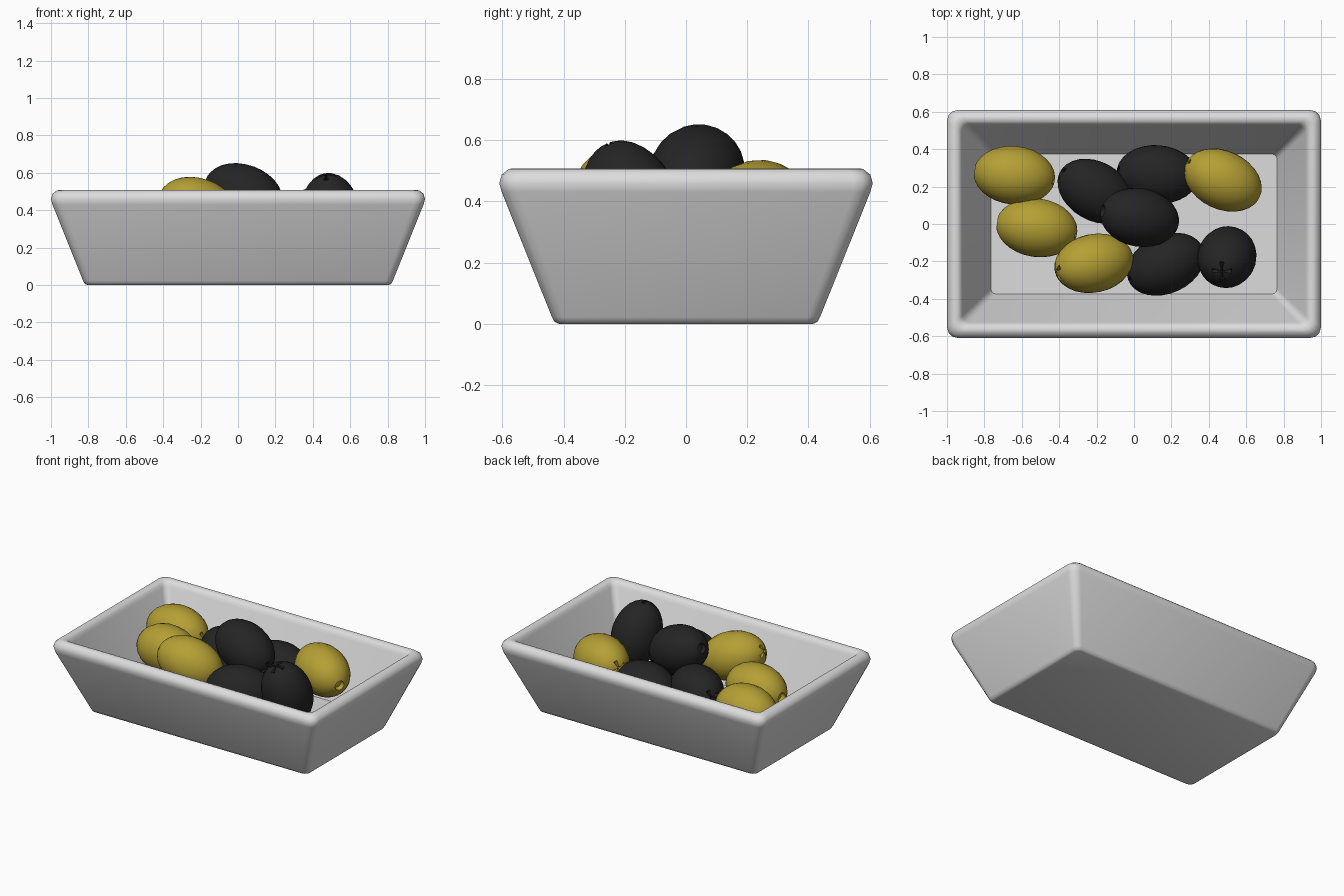
import bpy, bmesh, math
from mathutils import Matrix, Vector

if "Cube" in bpy.data.objects:
    bpy.data.objects.remove(bpy.data.objects["Cube"])


def material(name, rgb):
    m = bpy.data.materials.new(name)
    m.diffuse_color = (*rgb, 1)
    m.use_nodes = True
    m.node_tree.nodes["Principled BSDF"].inputs["Base Color"].default_value = m.diffuse_color
    return m


GREY = material("pale_grey", (0.72, 0.72, 0.72))
GREEN = material("olive_green", (0.46, 0.35, 0.035))
BLACK = material("olive_black", (0.018, 0.018, 0.018))


def finish(name, bm, mat, angle):
    bmesh.ops.recalc_face_normals(bm, faces=bm.faces)
    me = bpy.data.meshes.new(name)
    bm.to_mesh(me)
    bm.free()
    me.materials.append(mat)
    ob = bpy.data.objects.new(name, me)
    bpy.context.collection.objects.link(ob)
    bpy.ops.object.select_all(action='DESELECT')
    ob.select_set(True)
    bpy.context.view_layer.objects.active = ob
    bpy.ops.object.shade_smooth_by_angle(angle=math.radians(angle))
    return ob


def bridge(bm, a, b):
    n = len(a)
    for i in range(n):
        bm.faces.new((a[i], a[(i + 1) % n], b[(i + 1) % n], b[i]))


# Tray: rounded rectangles lofted up the outside, over the rim, down to the floor
def rounded_rect(bm, hx, hy, z, r, seg=3):
    ring = []
    for q, (sx, sy) in enumerate(((1, 1), (-1, 1), (-1, -1), (1, -1))):
        for k in range(seg + 1):
            t = math.radians(90 * q + 90 * k / seg)
            ring.append(bm.verts.new((sx * (hx - r) + r * math.cos(t),
                                      sy * (hy - r) + r * math.sin(t), z)))
    return ring


bm = bmesh.new()
# half length, height, corner radius (half width is always 0.39 less)
profile = [(0.805, 0.0, 0.03), (0.819, 0.006, 0.035), (0.828, 0.022, 0.04),
           (0.992, 0.43, 0.055), (1.0, 0.46, 0.06), (0.992, 0.487, 0.058),
           (0.97, 0.505, 0.05), (0.955, 0.508, 0.045), (0.937, 0.503, 0.04),
           (0.924, 0.49, 0.04), (0.916, 0.47, 0.04), (0.765, 0.10, 0.03)]
rings = [rounded_rect(bm, h, h - 0.39, z, r) for h, z, r in profile]
for a, b in zip(rings, rings[1:]):
    bridge(bm, a, b)
bm.faces.new(rings[0])
bm.faces.new(rings[-1])
finish("tray", bm, GREY, 40)

# Olives: ellipsoids along x, a cross slit at the +x end and a pit at the -x end
A, B, SEG = 0.218, 0.157, 24


def olive(name, mat, loc, yaw, pitch):
    bm = bmesh.new()

    def ring(x, r, slit=0.0):
        return [bm.verts.new((x - (slit if i % 6 == 0 else 0),
                              r * math.cos(i * math.tau / SEG),
                              r * math.sin(i * math.tau / SEG))) for i in range(SEG)]

    def on_shell(r, slit=0.0):
        return ring(A * math.sqrt(1 - (r / B) ** 2), r, slit)

    rings = [on_shell(0.012, 0.03), on_shell(0.03, 0.028), on_shell(0.042, 0.022), on_shell(0.052)]
    for d in range(30, 165, 12):
        t = math.radians(d)
        rings.append(ring(A * math.cos(t), B * math.sin(t)))
    edge = -A * math.sqrt(1 - (0.032 / B) ** 2)
    rings += [ring(edge, 0.032), ring(edge + 0.03, 0.027)]
    for a, b in zip(rings, rings[1:]):
        bridge(bm, a, b)
    tip = bm.verts.new((A - 0.03, 0, 0))
    for i in range(SEG):
        bm.faces.new((tip, rings[0][i], rings[0][(i + 1) % SEG]))
    bm.faces.new(rings[-1])
    rot = (Matrix.Rotation(math.radians(yaw), 4, 'Z')
           @ Matrix.Rotation(math.radians(-pitch), 4, 'Y')
           @ Matrix.Rotation(math.radians(20), 4, 'X'))
    bmesh.ops.transform(bm, matrix=Matrix.Translation(Vector(loc)) @ rot, verts=bm.verts)
    finish(name, bm, mat, 45)


green = [((-0.64, 0.26, 0.345), -6, 0), ((-0.52, -0.02, 0.35), -8, 0),
         ((-0.215, -0.21, 0.415), 192, 18), ((0.475, 0.235, 0.378), 155, 6)]
black = [((-0.205, 0.175, 0.33), 150, 8), ((0.125, 0.265, 0.30), 175, 0),
         ((0.03, 0.035, 0.487), -10, -20), ((0.17, -0.215, 0.333), 205, 5),
         ((0.497, -0.177, 0.388), 250, 68)]
for i, o in enumerate(green):
    olive(f"green_olive_{i + 1}", GREEN, *o)
for i, o in enumerate(black):
    olive(f"black_olive_{i + 1}", BLACK, *o)
